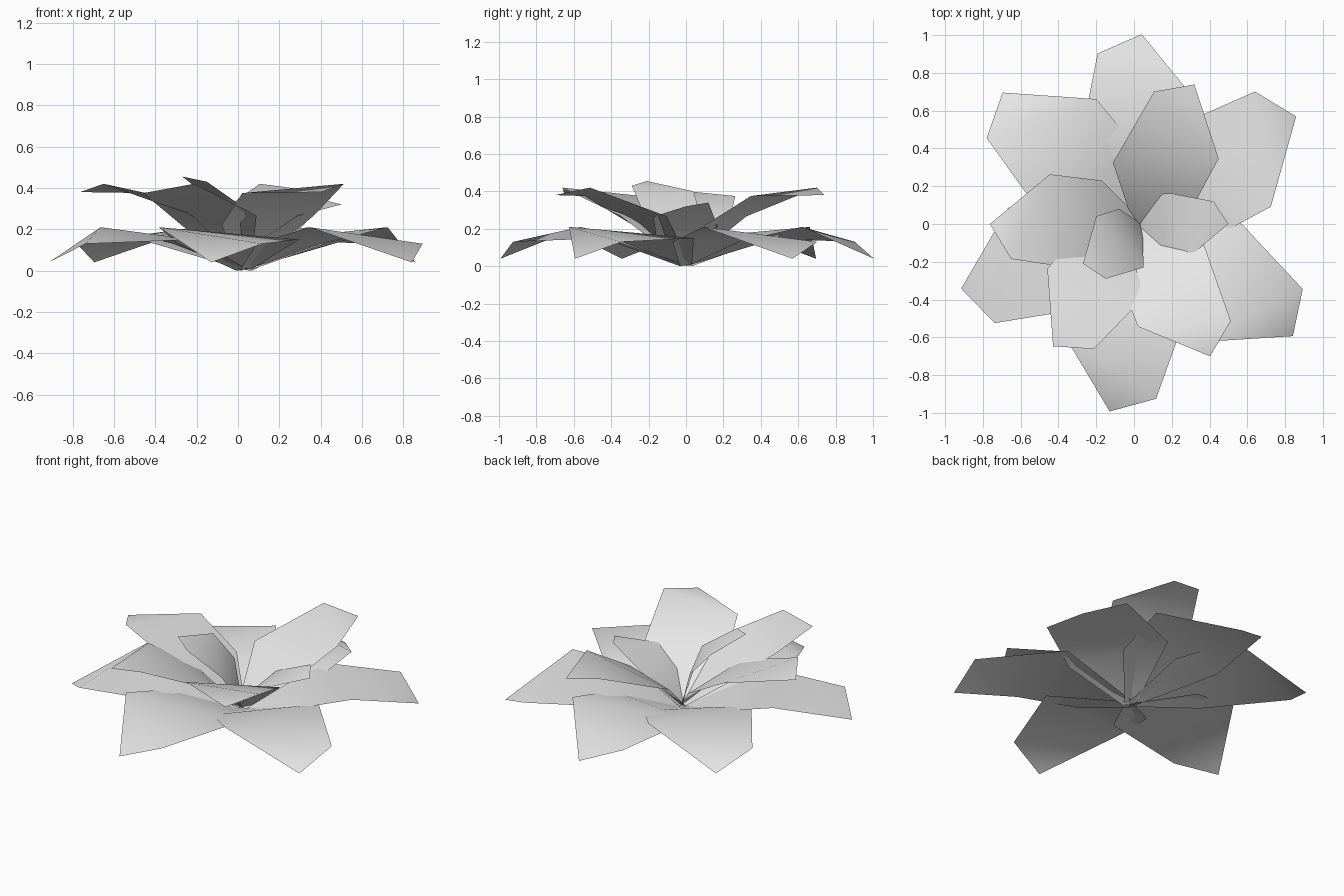
import bpy
from math import radians
from mathutils import Matrix

default_cube = bpy.data.objects.get("Cube")
if default_cube:
    bpy.data.objects.remove(default_cube, do_unlink=True)

# One plain grey for every leaf
grey = bpy.data.materials.new("light_grey")
grey.use_nodes = True
colour = (0.8, 0.8, 0.8, 1)
grey.diffuse_color = colour
grey.node_tree.nodes["Principled BSDF"].inputs["Base Color"].default_value = colour

CENTRE = Matrix.Translation((0.03, 0, 0))

# Leaf outlines, pointing along +x: two base corners, right inner, right outer,
# drooping tip, second tip corner, left shoulder
LOWER = [(0, -0.04, 0), (0, 0.04, 0.01), (0.28, -0.28, 0.13), (0.624, -0.318, 0.21),
         (1.005, 0, 0.04), (0.9, 0.232, 0.13), (0.38, 0.33, 0.15)]
UPPER = [(0, -0.03, 0.01), (0, 0.04, 0.02), (0.2, -0.23, 0.22), (0.475, -0.263, 0.375),
         (0.793, 0, 0.38), (0.68, 0.185, 0.42), (0.25, 0.25, 0.267)]
INNER = [(0, -0.02, 0.02), (0, 0.03, 0.02), (0.044, -0.129, 0.26), (0.165, -0.165, 0.4),
         (0.366, 0, 0.455), (0.314, 0.134, 0.43), (0.116, 0.2, 0.29)]
INNER_LOW = [(0, -0.03, 0.02), (0.01, 0.03, 0.02), (0.11, -0.16, 0.16), (0.26, -0.175, 0.265),
             (0.47, 0, 0.32), (0.39, 0.12, 0.34), (0.12, 0.17, 0.21)]

FACES = [(0, 2, 6, 1), (2, 3, 6), (3, 5, 6), (3, 4, 5)]


def leaf(name, outline, angle):
    """A thin folded leaf, turned about the middle of the plant."""
    mesh = bpy.data.meshes.new(name)
    mesh.from_pydata(outline, [], FACES)
    mesh.transform(CENTRE @ Matrix.Rotation(radians(angle), 4, "Z"))
    mesh.materials.append(grey)
    mesh.shade_smooth()
    mesh.update()
    obj = bpy.data.objects.new(name, mesh)
    bpy.context.collection.objects.link(obj)


# Rings of leaves, from the drooping outer ring to the upright middle
rings = [
    ("lower_leaf", LOWER, (34.5, 89.4, 136.2, 199.9, 260.9, 323.8)),
    ("upper_leaf", UPPER, (68.6, 180, 234.7, 298)),
    ("inner_leaf", INNER, (215,)),
    ("low_inner_leaf", INNER_LOW, (0,)),
]
for ring_name, outline, angles in rings:
    for number, angle in enumerate(angles, 1):
        leaf(f"{ring_name}_{number}", outline, angle)
